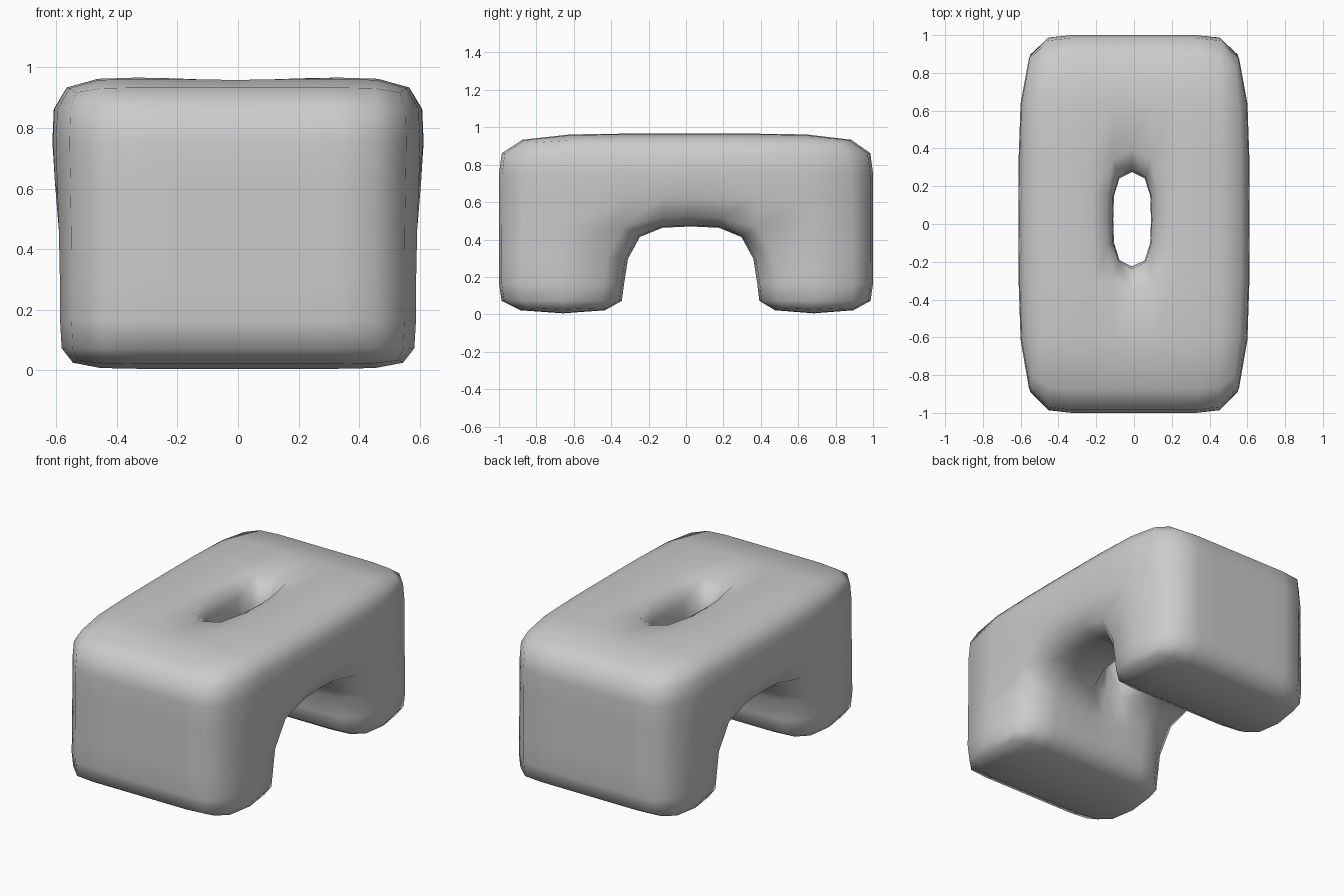
import bpy, bmesh
from itertools import product

if "Cube" in bpy.data.objects:
    bpy.data.objects.remove(bpy.data.objects["Cube"])

# Cage grid lines; the middle lines shape the slot and the leg tunnel
XS = [-0.614, -0.32, -0.11, 0.09, 0.32, 0.614]
YS = [-1.0, -0.3, 0.025, 0.35, 1.0]
ZS = [0.0, 0.13, 0.47, 0.77, 0.966]
HALF = [0.34, 0.37, 0.315, 0.245, 0.27]   # half length of opening at each height


def solid(i, j, k):
    if not (0 <= i < 5 and 0 <= j < 4 and 0 <= k < 4):
        return False
    if j in (1, 2):
        return k >= 2 and i != 2      # seat above tunnel, with slot
    return True


def place(i, j, k):
    x, y, z = XS[i], YS[j], ZS[k]
    if j in (1, 3):
        y = 0.025 + (HALF[k] if j == 3 else -HALF[k])
    if i in (0, 5):
        x *= 1.0 if k > 2 else 0.985
        if j in (0, 4):
            x *= 0.98                 # softer upright corners
    return x, y, z


bm = bmesh.new()
verts = {}


def vert(key):
    if key not in verts:
        verts[key] = bm.verts.new(place(*key))
    return verts[key]


# Skin every exposed cell side
for cell in product(range(5), range(4), range(4)):
    if not solid(*cell):
        continue
    for axis in range(3):
        for side in (0, 1):
            near = list(cell)
            near[axis] += 1 if side else -1
            if solid(*near):
                continue
            u, v = (axis + 1) % 3, (axis + 2) % 3
            loop = []
            for du, dv in ((0, 0), (1, 0), (1, 1), (0, 1)):
                p = list(cell)
                p[axis] += side
                p[u] += du
                p[v] += dv
                loop.append(vert(tuple(p)))
            bm.faces.new(loop if side else loop[::-1])

for f in bm.faces:
    f.smooth = True
mesh = bpy.data.meshes.new("step_stool")
bm.to_mesh(mesh)
bm.free()

# Rounded one-piece stool
stool = bpy.data.objects.new("step_stool", mesh)
bpy.context.collection.objects.link(stool)
sub = stool.modifiers.new("rounding", 'SUBSURF')
sub.levels = sub.render_levels = 1
